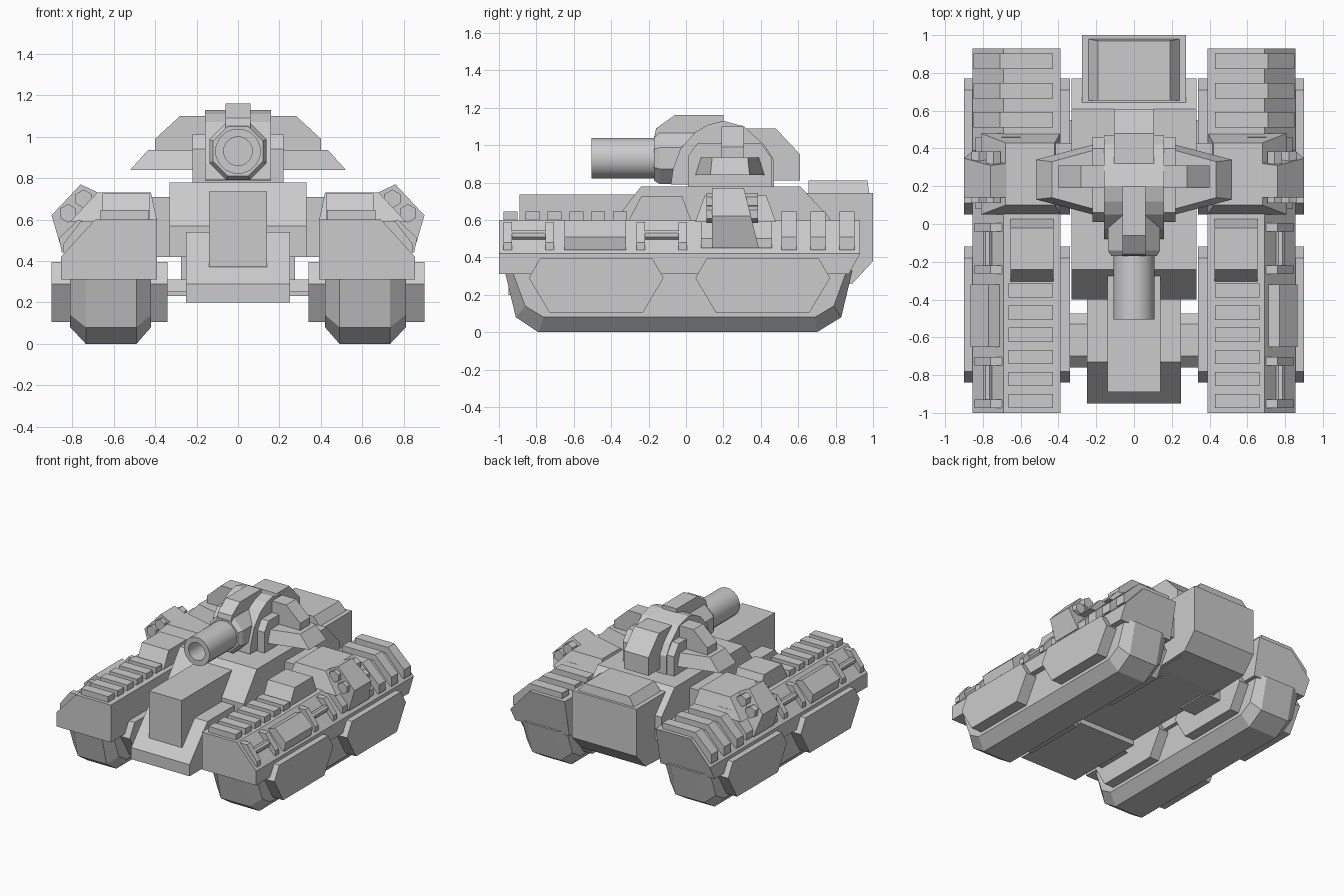
import bpy, bmesh
from math import cos, sin, pi

if "Cube" in bpy.data.objects:
    bpy.data.objects.remove(bpy.data.objects["Cube"])


def loft(name, rings, mirror=False):
    """Closed solid through rings of 3D points; optional copy across x."""
    for s, suffix in ((1, "_right"), (-1, "_left")) if mirror else ((1, ""),):
        bm = bmesh.new()
        vs = [[bm.verts.new((s * x, y, z)) for x, y, z in r] for r in rings]
        n = len(vs[0])
        for a, b in zip(vs, vs[1:]):
            for i in range(n):
                j = (i + 1) % n
                bm.faces.new((a[i], a[j], b[j], b[i]))
        bm.faces.new(vs[0])
        bm.faces.new(vs[-1])
        bmesh.ops.recalc_face_normals(bm, faces=bm.faces)
        me = bpy.data.meshes.new(name + suffix)
        bm.to_mesh(me)
        bm.free()
        ob = bpy.data.objects.new(name + suffix, me)
        bpy.context.collection.objects.link(ob)
    return ob


def side_prism(name, pts, x0, x1, mirror=False):
    """Profile in (y, z), extruded along x."""
    return loft(name, [[(x, y, z) for y, z in pts] for x in (x0, x1)], mirror)


def front_prism(name, pts, y0, y1, mirror=False):
    """Profile in (x, z), extruded along y."""
    return loft(name, [[(x, y, z) for x, z in pts] for y in (y0, y1)], mirror)


def box(name, x, y, z, mirror=False):
    side_prism(name, [(y[0], z[0]), (y[1], z[0]), (y[1], z[1]), (y[0], z[1])], *x, mirror)


def frustum(name, bottom, top, z0, z1, mirror=False):
    """Rectangles (x0, x1, y0, y1) joined between two heights."""
    loft(name, [[(r[0], r[2], z), (r[1], r[2], z), (r[1], r[3], z), (r[0], r[3], z)]
                for r, z in ((bottom, z0), (top, z1))], mirror)


def lathe(name, x, z, steps, sides, mirror=False, smooth=False):
    """Turned shape along y from (radius, y) steps."""
    rings = [[(x + r * cos(2 * pi * (i + .5) / sides), y, z + r * sin(2 * pi * (i + .5) / sides))
              for i in range(sides)] for r, y in steps]
    ob = loft(name, rings, mirror)
    if smooth:
        bpy.ops.object.select_all(action='DESELECT')
        ob.select_set(True)
        bpy.context.view_layer.objects.active = ob
        bpy.ops.object.shade_smooth_by_angle(angle=0.6)


# Tracks: tread with bevelled edges, and hexagonal side plates
outer = [(-.97, .33), (-.91, .08), (-.79, 0), (.70, 0), (.83, .08), (.89, .33)]
inner = [(-.93, .33), (-.86, .14), (-.76, .08), (.69, .08), (.79, .14), (.86, .33)]
loft("track", [[(x, y, z) for y, z in p] for x, p in
               ((.42, inner), (.49, outer), (.735, outer), (.81, inner))], True)
for n, y in (("front", -.48), ("rear", .41)):
    side_prism(n + "_wheel_plate", [(y - .36, .29), (y - .30, .395), (y + .30, .395), (y + .36, .29),
                                    (y + .25, .105), (y - .25, .105)], .34, .90, True)

# Fenders with chamfered outer edge and tucked rear
section = [(.39, .31), (.39, .60), (.69, .60), (.855, .42), (.855, .31)]
loft("fender", [[(x, -1, z) for x, z in section],
                [(x, .87 if z < .35 else .93, z) for x, z in section]], True)

# Raised strips on the fenders
for i in range(6):
    y = -.975 + i * .117
    box("front_strip", (.43, .665), (y, y + .075), (.59, .645), True)
wrap = [(.43, .58), (.43, .645), (.71, .645), (.85, .51), (.85, .44), (.80, .44), (.68, .57)]
for y in (.51, .665, .82):
    front_prism("rear_strip", wrap, y, y + .082, True)

# Fender-top lockers and shoulder blocks
side_prism("fender_locker", [(-.31, .59), (-.24, .725), (-.02, .725), (.03, .59)], .425, .655, True)
box("shoulder_link", (.30, .45), (.10, .43), (.42, .71), True)
frustum("shoulder_block", (.39, .81, .05, .48), (.42, .68, .10, .43), .59, .73, True)
front_prism("shoulder_flank", [(.6, .45), (.6, .65), (.70, .65), (.84, .50), (.84, .45)], .08, .46, True)

# Rods, brackets and side box on the fender slope
for y0 in (-.975, -.265):
    lathe("side_rod", .775, .52, [(.027, y0), (.027, y0 + .27)], 8, True)
    for y in (y0, y0 + .225):
        front_prism("rod_bracket", [(.69, .59), (.76, .59), (.845, .48), (.845, .44), (.78, .44)],
                    y, y + .045, True)
front_prism("side_box", [(.70, .57), (.77, .60), (.865, .51), (.85, .44), (.78, .44)], -.65, -.32, True)

# Side launchers: tilted boxes with twin tubes
pod = [(.76, .77), (.90, .62), (.85, .45), (.66, .55), (.62, .64), (.655, .72)]
loft("launcher", [[(x, .14, z) for x, z in pod],
                  [(x, .31 + (.77 - z) * .25, z) for x, z in pod]], True)
for x, z in ((.745, .70), (.82, .63)):
    lathe("launcher_tube", x, z, [(.045, .11), (.045, .385)], 6, True)

# Hull: lower nose, main body, nose box, rear engine box and hatch
side_prism("lower_hull", [(-.95, .20), (-.95, .29), (-.73, .54), (.6, .54), (.89, .26), (.6, .24),
                          (-.3, .24), (-.3, .20)], -.25, .25)
side_prism("main_hull", [(-.40, .42), (-.40, .57), (-.24, .78), (.61, .78), (.77, .61), (.77, .42)],
           -.33, .33)
side_prism("nose_box", [(-.89, .37), (-.89, .735), (-.2, .735), (-.2, .37)], -.14, .14)
side_prism("engine_box", [(.45, .24), (.45, .745), (1, .745), (1, .38), (.89, .26)], -.275, .275)
frustum("engine_hatch", (-.245, .245, .655, .98), (-.19, .19, .655, .97), .74, .81)
frustum("axle_fairing", (.2, .36, -.76, -.475), (.2, .36, -.70, -.53), .25, .31, True)
box("rear_axle", (.2, .36), (.27, .55), (.23, .31), True)

# Turret: base cheeks, dome, rear bustle, top cap
dome = [(-.08, .79), (-.07, .87), (-.03, .98), (.05, 1.07), (.12, 1.11), (.20, 1.13),
        (.31, 1.10), (.42, 1.0), (.47, .92), (.47, .78)]
side_prism("turret_dome", dome, -.16, .16)
side_prism("turret_base", [(.01, .78), (.01, .94), (.06, 1.01), (.40, 1.01), (.46, .93), (.46, .78)],
           -.22, .22)
side_prism("turret_bustle", [(.25, .81), (.25, 1.09), (.48, 1.09), (.61, .95), (.61, .81)], -.105, .105)
side_prism("turret_cap", [(-.17, 1.04), (-.16, 1.09), (-.06, 1.16), (.20, 1.16), (.20, 1.08), (0, 1.0)],
           -.06, .06)

# Turret wings and fins
loft("turret_wing", [[(.18, .04, .84), (.18, .43, .84), (.18, .40, .935), (.18, .07, .935)],
                     [(.52, .13, .84), (.52, .34, .84), (.435, .33, .935), (.435, .14, .935)]], True)
front_prism("turret_fin", [(.15, .92), (.15, 1.10), (.28, 1.10), (.40, .99), (.40, .92)], .19, .31, True)

# Main gun with collar and hollow muzzle
lathe("gun_collar", 0, .93, [(.13, -.17), (.15, -.14), (.15, .05)], 8)
lathe("gun_barrel", 0, .93, [(.11, -.10), (.11, -.505), (.07, -.505), (.07, -.33)], 16, smooth=True)
